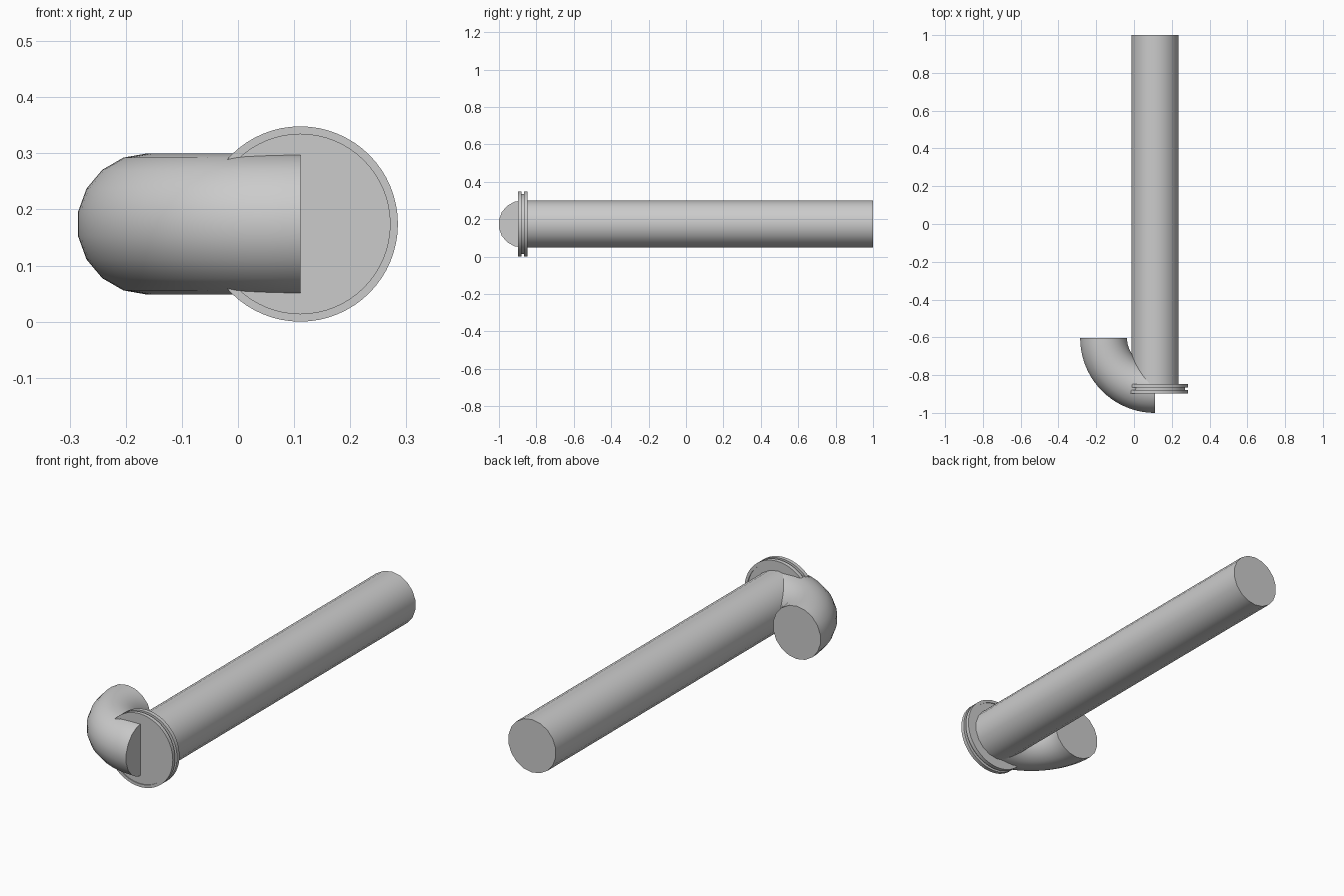
import bpy, bmesh, math
from mathutils import Vector

cube = bpy.data.objects.get("Cube")
if cube:
    bpy.data.objects.remove(cube)

CX, CZ = 0.111, 0.174        # shared pipe axis
PIPE_R, SIDES = 0.126, 18
BEND_R, BEND_Y = 0.272, -0.604

grey = bpy.data.materials.new("light_grey")
grey.use_nodes = True
colour = (0.6, 0.6, 0.6, 1)
grey.diffuse_color = colour
grey.node_tree.nodes["Principled BSDF"].inputs["Base Color"].default_value = colour


def finish(name, bm):
    """Turn a bmesh into a smooth shaded object with sharp rims."""
    bmesh.ops.remove_doubles(bm, verts=bm.verts, dist=1e-5)
    bmesh.ops.recalc_face_normals(bm, faces=bm.faces)
    mesh = bpy.data.meshes.new(name)
    bm.to_mesh(mesh)
    bm.free()
    mesh.materials.append(grey)
    ob = bpy.data.objects.new(name, mesh)
    bpy.context.collection.objects.link(ob)
    bpy.ops.object.select_all(action='DESELECT')
    ob.select_set(True)
    bpy.context.view_layer.objects.active = ob
    bpy.ops.object.shade_smooth_by_angle(angle=math.radians(35))
    return ob


def ring(bm, x, y):
    """Closed pipe cross-section facing along y, with a vertex at the top."""
    verts = []
    for i in range(SIDES):
        a = math.pi / 2 + math.tau * i / SIDES
        verts.append(bm.verts.new((x + PIPE_R * math.cos(a), y, CZ + PIPE_R * math.sin(a))))
    return bm.faces.new(verts)


# Long straight pipe
bm = bmesh.new()
cap = ring(bm, CX, 1.0)
back = cap.copy()
out = bmesh.ops.extrude_face_region(bm, geom=[cap])
moved = [g for g in out["geom"] if isinstance(g, bmesh.types.BMVert)]
bmesh.ops.translate(bm, verts=moved, vec=(0, -1.87, 0))
finish("straight_pipe", bm)

# Quarter-turn elbow: cross-section spun round the bend centre
bm = bmesh.new()
start = ring(bm, CX - BEND_R, BEND_Y)
edges = list(start.edges)
spun = bmesh.ops.spin(bm, geom=edges, cent=(CX, BEND_Y, 0), axis=(0, 0, 1),
                      angle=math.pi / 2, steps=20)
end_edges = [g for g in spun["geom_last"] if isinstance(g, bmesh.types.BMEdge)]
bmesh.ops.edgeloop_fill(bm, edges=end_edges)
finish("elbow_pipe", bm)

# Flange: two rims round a slightly recessed core, turned on the pipe axis
CORE, RIM = 0.160, 0.174
profile = [(0, -0.894), (CORE, -0.894), (CORE, -0.898), (RIM, -0.898),
           (RIM, -0.880), (CORE, -0.880), (CORE, -0.866), (RIM, -0.866),
           (RIM, -0.847), (CORE, -0.847), (CORE, -0.851), (0, -0.851)]
bm = bmesh.new()
points = [bm.verts.new((CX + r, y, CZ)) for r, y in profile]
lines = [bm.edges.new(pair) for pair in zip(points, points[1:])]
bmesh.ops.spin(bm, geom=points + lines, cent=Vector((CX, 0, CZ)), axis=(0, 1, 0),
               angle=math.tau, steps=64)
finish("flange", bm)
